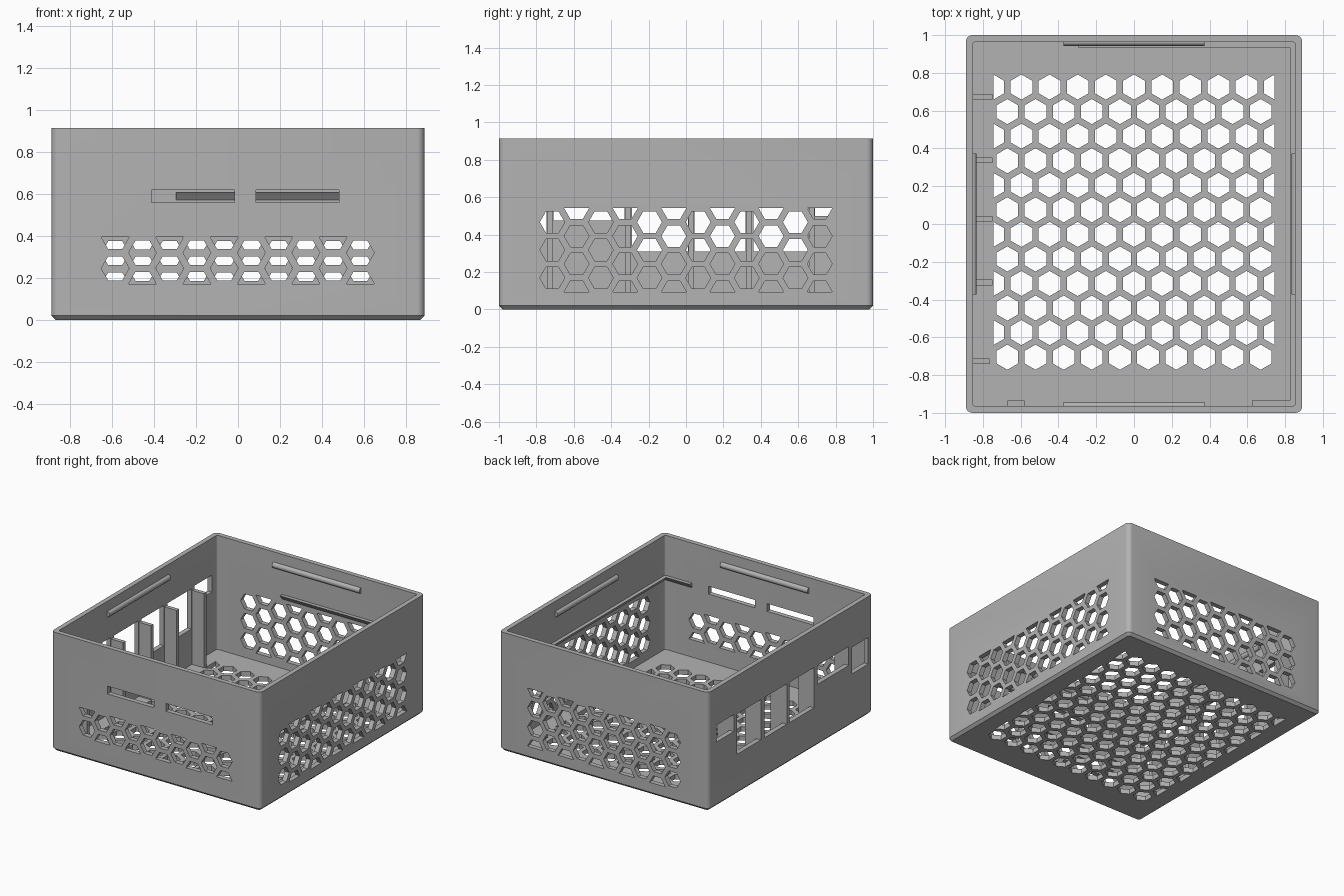
import bpy, bmesh, math

if "Cube" in bpy.data.objects:
    bpy.data.objects.remove(bpy.data.objects["Cube"])

HX, HY, H = 0.89, 1.0, 0.915      # outer half sizes and height
T = 0.037                         # wall and floor thickness
IX, IY = HX - T, HY - T           # inner half sizes
R = 0.0665                        # hexagon circumradius
ROW, COL = 0.13, 0.149            # hexagon grid steps

grey = bpy.data.materials.new("grey_plastic")
grey.diffuse_color = (0.45, 0.45, 0.45, 1)
grey.use_nodes = True
grey.node_tree.nodes["Principled BSDF"].inputs["Base Color"].default_value = grey.diffuse_color


def make(name, bm):
    bmesh.ops.recalc_face_normals(bm, faces=bm.faces)
    me = bpy.data.meshes.new(name)
    bm.to_mesh(me)
    bm.free()
    ob = bpy.data.objects.new(name, me)
    bpy.context.collection.objects.link(ob)
    me.materials.append(grey)
    return ob


def prism(bm, pts, axis, a0, a1):
    """Extrude a 2D outline along an axis from a0 to a1."""
    def place(p, a):
        u, v = p
        return {"x": (a, u, v), "y": (u, a, v), "z": (u, v, a)}[axis]
    lo = [bm.verts.new(place(p, a0)) for p in pts]
    hi = [bm.verts.new(place(p, a1)) for p in pts]
    bm.faces.new(lo)
    bm.faces.new(hi[::-1])
    n = len(pts)
    for i in range(n):
        bm.faces.new((lo[i], hi[i], hi[(i + 1) % n], lo[(i + 1) % n]))


def rect(u0, u1, v0, v1):
    return [(u0, v0), (u1, v0), (u1, v1), (u0, v1)]


def rounded_box(name, hx, hy, z0, z1, radius, chamfer=0):
    bm = bmesh.new()
    prism(bm, rect(-hx, hx, -hy, hy), "z", z0, z1)
    up = [e for e in bm.edges if abs(e.verts[0].co.z - e.verts[1].co.z) > 0.1]
    bmesh.ops.bevel(bm, geom=up, offset=radius, segments=5, profile=0.5, affect="EDGES")
    if chamfer:
        low = [e for e in bm.edges if all(v.co.z < z0 + 1e-4 for v in e.verts)]
        bmesh.ops.bevel(bm, geom=low, offset=chamfer, segments=1, affect="EDGES")
    return make(name, bm)


def hexagon(cu, cv, start, lo, hi, clip):
    """Hexagon outline, halved where its centre lies on the clip limit."""
    pts = []
    for k in range(6):
        a = math.radians(start + 60 * k)
        p = (cu + R * math.cos(a), cv + R * math.sin(a))
        if lo - 1e-4 <= p[clip] <= hi + 1e-4:
            pts.append(p)
    return pts


def wall_hexes(bm, axis, a0, a1, u0, columns, z_mid, half_steps, shift):
    """Flat-topped hexagon grid on a wall; odd and even columns are staggered."""
    lo, hi = z_mid - half_steps * COL / 2, z_mid + half_steps * COL / 2
    for i in range(columns):
        for j in range(-half_steps, half_steps + 1):
            if (j + i + shift) % 2 == 0:
                pts = hexagon(u0 + ROW * i, z_mid + j * COL / 2, 0, lo, hi, 1)
                if len(pts) > 2:
                    prism(bm, pts, axis, a0, a1)


def cut(target, cutter):
    mod = target.modifiers.new("cut", "BOOLEAN")
    mod.operation = "DIFFERENCE"
    mod.solver = "EXACT"
    mod.object = cutter
    bpy.context.view_layer.objects.active = target
    bpy.ops.object.modifier_apply(modifier=mod.name)
    bpy.data.objects.remove(cutter, do_unlink=True)


# Open tray body
body = rounded_box("tray_body", HX, HY, 0, H, 0.035, 0.02)
cut(body, rounded_box("cavity", IX, IY, T, H + 0.1, 0.012))

# All openings
bm = bmesh.new()
for i in range(12):                                   # floor honeycomb
    y = 0.725 - ROW * i
    xs = range(-5, 6) if i % 2 == 0 else [k + 0.5 for k in range(-5, 5)]
    for k in xs:
        prism(bm, hexagon(k * COL, y, 30, -5 * COL, 5 * COL, 0), "z", -0.1, T + 0.03)
wall_hexes(bm, "x", IX - 0.04, HX + 0.1, -0.715, 12, 0.318, 3, 0)     # right wall
wall_hexes(bm, "y", IY - 0.04, HY + 0.1, -0.586, 10, 0.318, 3, 0)     # back wall
# front wall: three half steps around the slot-side grid
lo, hi = 0.171, 0.171 + 1.5 * COL
for i in range(10):
    for j in range(4):
        if (i + j) % 2 == 1:
            pts = hexagon(-0.586 + ROW * i, lo + j * COL / 2, 0, lo, hi, 1)
            prism(bm, pts, "y", -HY - 0.1, -IY + 0.04)
for x0, x1 in ((-0.412, -0.017), (0.086, 0.483)):     # front slots
    prism(bm, rect(x0, x1, 0.56, 0.62), "y", -HY - 0.1, -IY + 0.04)
for y0, y1, z0, z1 in ((0.69, 0.90, 0.50, 0.63),      # left port windows
                       (0.36, 0.653, 0.31, 0.62),
                       (0.045, 0.318, 0.31, 0.62),
                       (-0.288, 0.01, 0.31, 0.62),
                       (-0.708, -0.33, 0.475, 0.62),
                       (-0.945, -0.745, 0.395, 0.60)):
    prism(bm, rect(y0, y1, z0, z1), "x", -HX - 0.1, -IX + 0.04)
cut(body, make("openings", bm))

# Divider ribs on the left wall
for n, (y, tip) in enumerate(((0.673, -0.75), (0.338, -0.75), (0.028, -0.75),
                              (-0.31, -0.75), (-0.726, -0.765))):
    bm = bmesh.new()
    prism(bm, rect(y - 0.015, y + 0.015, T - 0.01, 0.607), "x", -IX - 0.01, tip)
    make(f"divider_rib_{n + 1}", bm)


# Support ledges: flat on top, sloped underneath
def ledge(name, axis, wall, a0, a1):
    s = math.copysign(1, wall)
    pts = [(wall - s * 0.028, 0.607), (wall, 0.571), (wall + s * 0.01, 0.571),
           (wall + s * 0.01, 0.607)]
    bm = bmesh.new()
    prism(bm, pts, axis, a0, a1)
    make(name, bm)


# along x the outline is (y, z); along y it is (x, z)
ledge("right_ledge", "y", IX, -IY, IY)
ledge("back_ledge", "x", IY, -0.297, IX)
ledge("front_ledge", "x", -IY, 0.625, IX)
ledge("front_tab", "x", -IY, -0.67, -0.58)

# Rounded snap ridges near the rim
for name, axis, wall in (("front_snap_ridge", "x", -IY), ("back_snap_ridge", "x", IY),
                         ("left_snap_ridge", "y", -IX), ("right_snap_ridge", "y", IX)):
    pts = [(wall + 0.02 * math.cos(a), 0.815 + 0.022 * math.sin(a))
           for a in (math.tau * k / 16 for k in range(16))]
    bm = bmesh.new()
    prism(bm, pts, axis, -0.373, 0.373)
    make(name, bm)

# Smooth the rounded corners, keep edges sharp
bpy.ops.object.select_all(action="SELECT")
bpy.ops.object.shade_smooth_by_angle(angle=math.radians(30))
